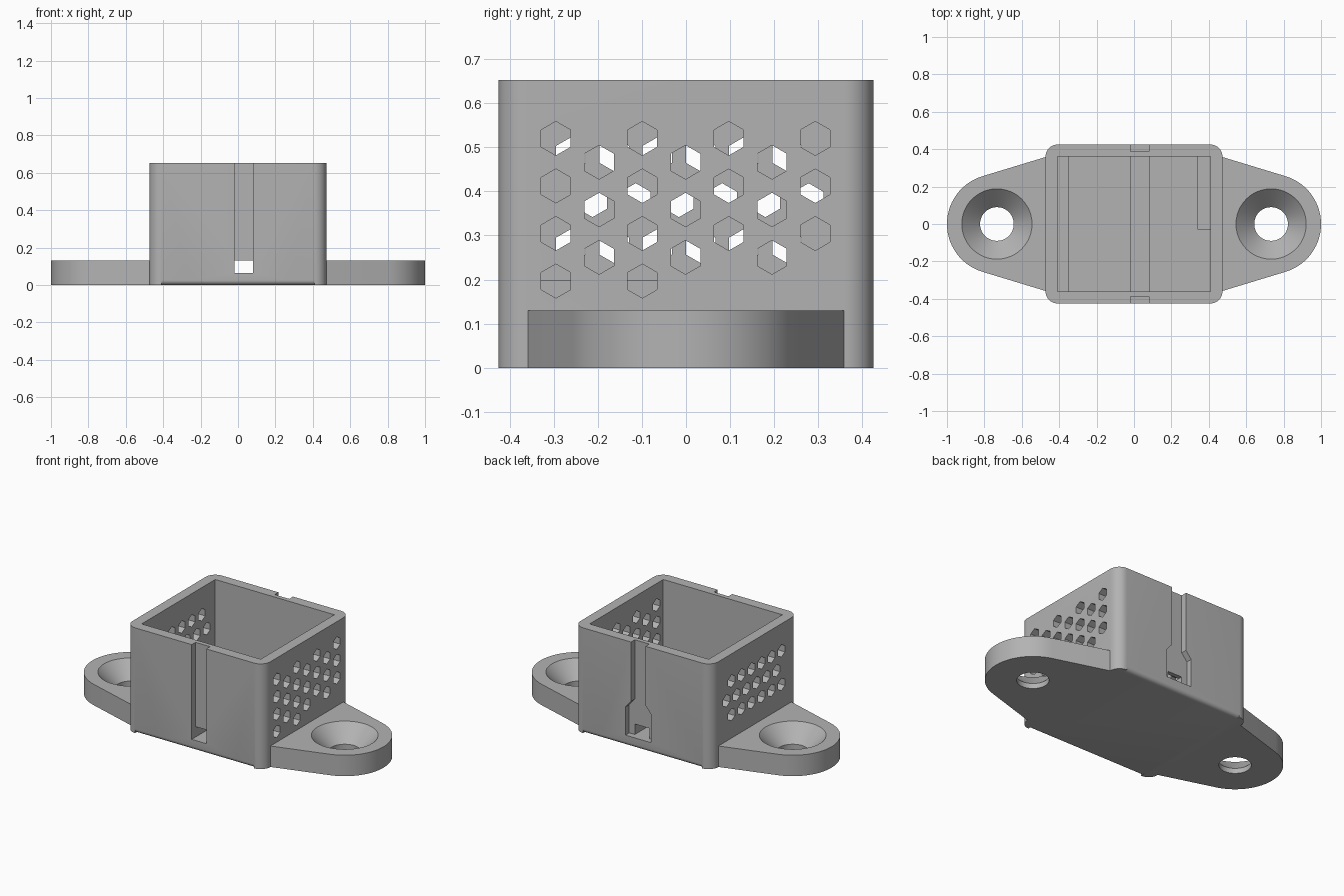
import bpy, bmesh, math
from mathutils import Vector

cube = bpy.data.objects.get("Cube")
if cube:
    bpy.data.objects.remove(cube, do_unlink=True)

GREY = (0.45, 0.45, 0.45, 1)
mat = bpy.data.materials.new("plain grey plastic")
mat.use_nodes = True
mat.diffuse_color = GREY
mat.node_tree.nodes["Principled BSDF"].inputs["Base Color"].default_value = GREY

# main sizes
HX, HY, TOP = 0.473, 0.425, 0.653
IX, IY = 0.409, 0.361
FLANGE_TOP, CHANNEL_Z, LEDGE_Z = 0.13, 0.065, 0.198
SLOT = (-0.02, 0.08)


def finish(name, bm):
    bmesh.ops.recalc_face_normals(bm, faces=bm.faces)
    me = bpy.data.meshes.new(name)
    bm.to_mesh(me)
    bm.free()
    me.materials.append(mat)
    ob = bpy.data.objects.new(name, me)
    bpy.context.collection.objects.link(ob)
    return ob


def prism(name, pts, axis, lo, hi):
    """Extrude a 2D outline along an axis from lo to hi."""
    place = {"x": lambda a, b, h: (h, a, b),
             "y": lambda a, b, h: (a, h, b),
             "z": lambda a, b, h: (a, b, h)}[axis]
    bm = bmesh.new()
    face = bm.faces.new([bm.verts.new(place(a, b, lo)) for a, b in pts])
    ext = bmesh.ops.extrude_face_region(bm, geom=[face])["geom"]
    move = Vector(place(0, 0, hi - lo))
    bmesh.ops.translate(bm, vec=move, verts=[v for v in ext if isinstance(v, bmesh.types.BMVert)])
    return finish(name, bm)


def box(name, x0, x1, y0, y1, z0, z1):
    return prism(name, [(x0, y0), (x1, y0), (x1, y1), (x0, y1)], "z", z0, z1)


def arc(cx, cy, r, a0, a1, n):
    return [(cx + r * math.cos(math.radians(a0 + (a1 - a0) * i / n)),
             cy + r * math.sin(math.radians(a0 + (a1 - a0) * i / n))) for i in range(n + 1)]


def cone(name, x, r0, r1, z0, z1):
    bm = bmesh.new()
    bmesh.ops.create_cone(bm, cap_ends=True, segments=48, radius1=r0, radius2=r1, depth=z1 - z0)
    bmesh.ops.translate(bm, vec=(x, 0, (z0 + z1) / 2), verts=bm.verts)
    return finish(name, bm)


def activate(ob):
    bpy.ops.object.select_all(action="DESELECT")
    ob.select_set(True)
    bpy.context.view_layer.objects.active = ob


def cut(target, cutters):
    for c in cutters:
        m = target.modifiers.new("cut", "BOOLEAN")
        m.operation, m.solver, m.object = "DIFFERENCE", "EXACT", c
        activate(target)
        bpy.ops.object.modifier_apply(modifier=m.name)
        bpy.data.objects.remove(c, do_unlink=True)


def smooth(ob):
    activate(ob)
    bpy.ops.object.shade_smooth_by_angle(angle=math.radians(25))


# housing: rounded box, open at the top
R = 0.065
corners = [(1, 1, 0), (-1, 1, 90), (-1, -1, 180), (1, -1, 270)]
outline = [p for sx, sy, a in corners
           for p in arc(sx * (HX - R), sy * (HY - R), R, a, a + 90, 10)]
housing = prism("housing", outline, "z", 0, TOP)
cutters = [box("cavity", -IX, IX, -IY, IY, FLANGE_TOP, 1),
           box("cable_channel", *SLOT, -1, 1, CHANNEL_Z, FLANGE_TOP)]

# cable grooves: straight at the front, flared foot at the back
s0, s1 = SLOT
cutters.append(box("front_groove", s0, s1, -1, -HY + 0.037, CHANNEL_Z, 1))
w = 0.038
flare = [(s0 - w, CHANNEL_Z), (s1 + w, CHANNEL_Z), (s1 + w, 0.24), (s1, 0.285),
         (s1, 1), (s0, 1), (s0, 0.285), (s0 - w, 0.24)]
cutters.append(prism("back_groove", flare, "y", HY - 0.037, 1))

# rounded lower edges at front and back, between the corners
E = 0.025
for s in (-1, 1):
    curve = [(s * (HY - E + a), E + b) for a, b in arc(0, 0, E, -90, 0, 5)]
    curve += [(s * (HY + E), E), (s * (HY + E), -E), (s * (HY - E), -E)]
    cutters.append(prism("edge_round", curve, "x", -IX, IX))


# hexagonal vents
def hexagon(y, z):
    return arc(y, z, 0.0385, 30, 330, 5)


STEP = 0.098
for row in range(7):
    odd = row % 2
    count = 2 if row == 6 else 4 - odd
    for i in range(count):
        h = hexagon(-0.295 + STEP * (2 * i + odd), 0.52 - 0.0539 * row)
        cutters.append(prism("vent", h, "x", IX - 0.03, 1))
for row in range(3):
    for i in range(6):
        h = hexagon(-0.261 + STEP * (i + (row % 2) / 2), 0.484 - 0.104 * row)
        cutters.append(prism("vent", h, "x", -1, -IX + 0.03))
cut(housing, cutters)
smooth(housing)

# inner ledges beside the floor
box("right_ledge", -IX - 0.01, -0.35, -IY - 0.01, IY + 0.01, 0.1, LEDGE_Z)
box("left_ledge", 0.34, IX + 0.01, -0.03, IY + 0.01, 0.1, LEDGE_Z)

# mounting flanges with countersunk screw holes
FR = 0.267
FC = 1 - FR
for name, s in (("left_flange", 1), ("right_flange", -1)):
    tip = [(s * x, y) for x, y in arc(FC, 0, FR, -73.3, 73.3, 28)]
    pts = [(s * (HX - 0.01), -0.361)] + tip + [(s * (HX - 0.01), 0.361)]
    flange = prism(name, pts, "z", 0, FLANGE_TOP)
    cut(flange, [cone("screw_hole", s * FC, 0.09, 0.09, -0.1, 0.2),
                 cone("countersink", s * FC, 0.09, 0.198, 0.032, FLANGE_TOP + 0.01)])
    smooth(flange)
